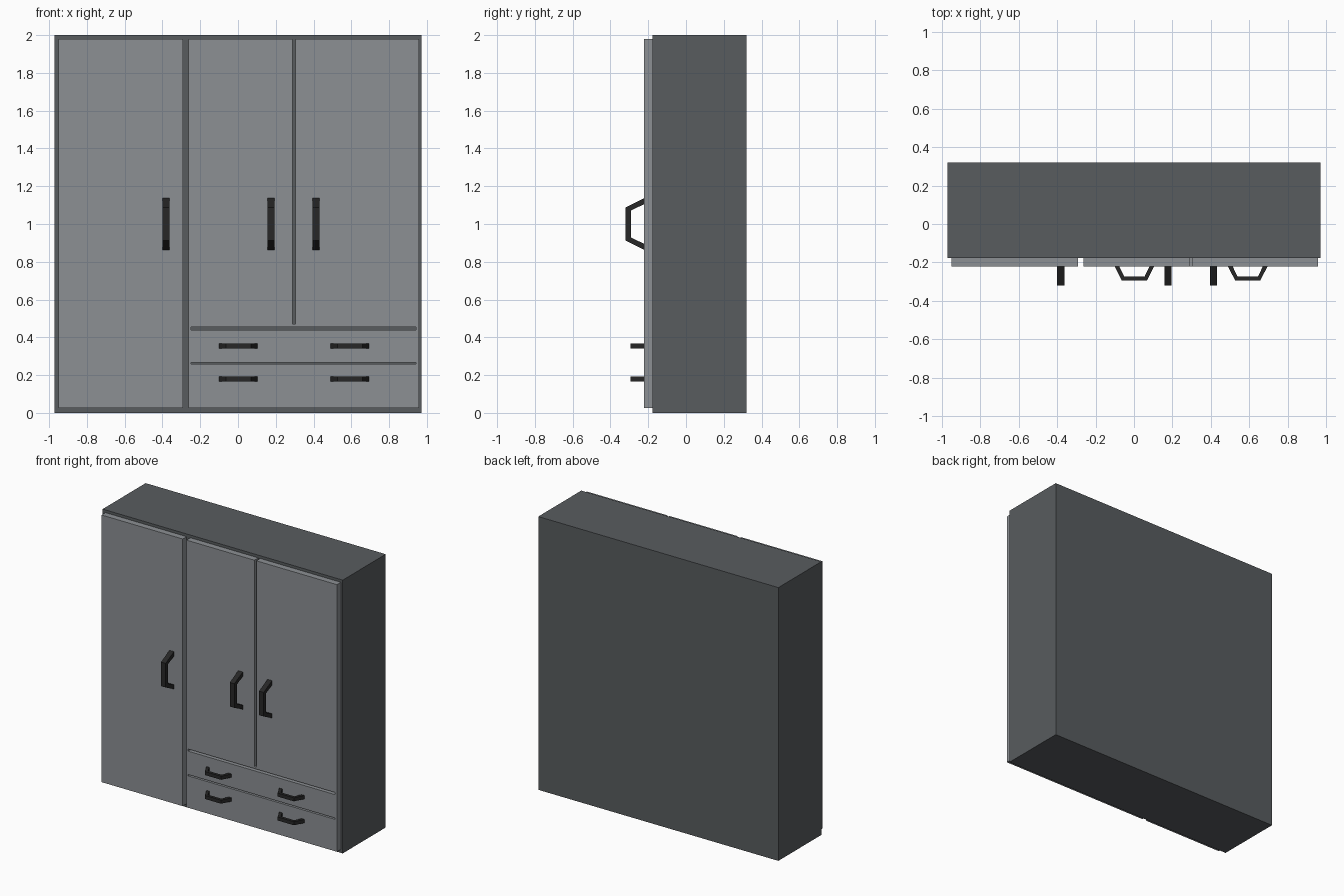
import bpy, bmesh
from mathutils import Matrix, Vector

if "Cube" in bpy.data.objects:
    bpy.data.objects.remove(bpy.data.objects["Cube"])


def material(name, rgb):
    m = bpy.data.materials.new(name)
    m.diffuse_color = (*rgb, 1)
    m.use_nodes = True
    m.node_tree.nodes["Principled BSDF"].inputs["Base Color"].default_value = m.diffuse_color
    return m


DARK = material("dark grey carcass", (0.098, 0.107, 0.114))
LIGHT = material("mid grey fronts", (0.262, 0.278, 0.296))
BLACK = material("black handles", (0.02, 0.02, 0.02))

BACK, FRONT, FACE = 0.32, -0.177, -0.222   # carcass back, carcass front, door face


def finish(bm, name, mat):
    bmesh.ops.recalc_face_normals(bm, faces=bm.faces)
    me = bpy.data.meshes.new(name)
    bm.to_mesh(me)
    bm.free()
    me.materials.append(mat)
    ob = bpy.data.objects.new(name, me)
    bpy.context.collection.objects.link(ob)
    return ob


def boxes(name, mat, *bounds):
    bm = bmesh.new()
    for x0, x1, y0, y1, z0, z1 in bounds:
        mid = Vector((x0 + x1, y0 + y1, z0 + z1)) / 2
        size = Matrix.Diagonal((x1 - x0, y1 - y0, z1 - z0, 1))
        bmesh.ops.create_cube(bm, size=1, matrix=Matrix.Translation(mid) @ size)
    return finish(bm, name, mat)


def handle(name, x, z, profile, width, vertical):
    """Bent bar: half profile of (along, y) points, mirrored, then extruded."""
    outer, inner = profile
    pts = outer + [(-a, y) for a, y in reversed(outer)]
    pts += [(-a, y) for a, y in inner] + list(reversed(inner))
    bm = bmesh.new()
    w = width / 2
    if vertical:
        vs = [bm.verts.new((x - w, y, z + a)) for a, y in pts]
        push = Vector((width, 0, 0))
    else:
        vs = [bm.verts.new((x + a, y, z - w)) for a, y in pts]
        push = Vector((0, 0, width))
    face = bm.faces.new(vs)
    new = bmesh.ops.extrude_face_region(bm, geom=[face])["geom"]
    bmesh.ops.translate(bm, vec=push, verts=[v for v in new if isinstance(v, bmesh.types.BMVert)])
    return finish(bm, name, BLACK)


# Carcass and the tall left door
boxes("carcass", DARK, (-0.972, 0.972, FRONT, BACK, 0, 2))
boxes("left_door", LIGHT, (-0.95, -0.292, FACE, FRONT, 0.025, 1.98))

# Right front: two doors over drawers, separated by slits
fronts = boxes("right_doors_and_drawers", LIGHT, (-0.262, 0.957, FACE, FRONT, 0.025, 1.98))
slits = boxes("slit_cutter", LIGHT,
              (0.288, 0.304, -0.3, -0.1, 0.47, 2.1),
              (-0.248, 0.942, -0.3, -0.1, 0.439, 0.455),
              (-0.248, 0.942, -0.3, -0.1, 0.258, 0.268))
slits.hide_render = True
cut = fronts.modifiers.new("slits", "BOOLEAN")
cut.operation, cut.solver, cut.object = "DIFFERENCE", "EXACT", slits
bpy.context.view_layer.objects.active = fronts
bpy.ops.object.modifier_apply(modifier="slits")
bpy.data.objects.remove(slits)

# Door handles
door_profile = ([(0.137, FACE), (0.088, -0.32)], [(0.105, FACE), (0.071, -0.292)])
for label, x in (("left", -0.381), ("middle", 0.176), ("right", 0.413)):
    handle(label + "_door_handle", x, 1.0, door_profile, 0.037, True)

# Drawer handles
drawer_profile = ([(0.102, FACE), (0.066, -0.293)], [(0.078, FACE), (0.054, -0.272)])
for row, z in (("upper", 0.354), ("lower", 0.179)):
    for side, x in (("left", 0.002), ("right", 0.592)):
        handle(f"{row}_{side}_drawer_handle", x, z, drawer_profile, 0.026, False)
